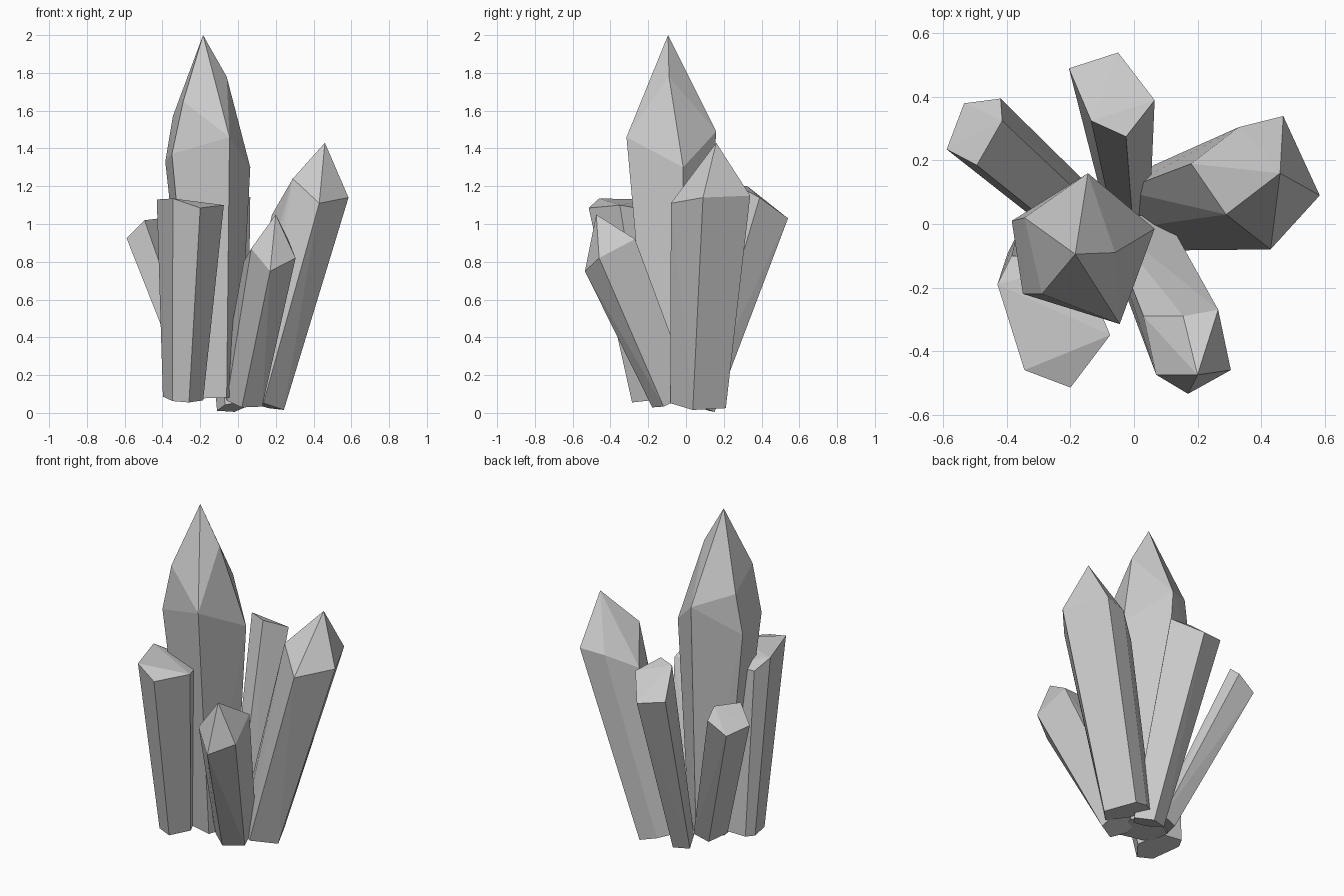
import bpy
import bmesh
from mathutils import Vector

# Remove the default cube
cube = bpy.data.objects.get("Cube")
if cube:
    bpy.data.objects.remove(cube, do_unlink=True)

# Single stone colour
stone = bpy.data.materials.new("grey crystal")
stone.use_nodes = True
stone.diffuse_color = (0.6, 0.6, 0.6, 1)
stone.node_tree.nodes["Principled BSDF"].inputs["Base Color"].default_value = stone.diffuse_color


def crystal(name, foot, taper, shoulder, tip=()):
    """Faceted shard: the shoulder ring is shrunk by taper onto a foot plane
    square to the shard's axis, and the tip points close the upper end."""
    ring = [Vector(point) for point in shoulder]
    foot = Vector(foot)
    centre = sum(ring, Vector()) / len(ring)
    axis = centre - foot
    points = ring + [Vector(point) for point in tip]
    for corner in ring:
        offset = (corner - centre) * taper
        offset.z = -(axis.x * offset.x + axis.y * offset.y) / axis.z
        points.append(foot + offset)

    # Flat facets are the hull of the foot, shoulder and tip
    bm = bmesh.new()
    for point in points:
        bm.verts.new(point)
    hull = bmesh.ops.convex_hull(bm, input=list(bm.verts))
    unused = [item for item in hull["geom_interior"] + hull["geom_unused"]
              if isinstance(item, bmesh.types.BMVert)]
    bmesh.ops.delete(bm, geom=list(set(unused)), context="VERTS")
    bmesh.ops.dissolve_limit(bm, angle_limit=0.02, verts=list(bm.verts), edges=list(bm.edges))
    bmesh.ops.recalc_face_normals(bm, faces=list(bm.faces))
    mesh = bpy.data.meshes.new(name)
    bm.to_mesh(mesh)
    bm.free()
    mesh.materials.append(stone)
    shard = bpy.data.objects.new(name, mesh)
    bpy.context.scene.collection.objects.link(shard)
    return shard


# Tall central shard with a long pointed tip
crystal("main_crystal", foot=(-.13, -.06, .08), taper=.55,
        shoulder=[(-.145, .16, 1.49), (.065, -.015, 1.3), (-.045, -.315, 1.46),
                  (-.35, -.22, 1.37), (-.385, .01, 1.33)],
        tip=[(-.185, -.095, 2), (-.06, -.09, 1.78), (-.29, -.22, 1.65), (-.345, .02, 1.57)])

# Leaning pointed shard on the left
crystal("left_crystal", foot=(.1, .075, .05), taper=.7,
        shoulder=[(.585, .09, 1.14), (.43, -.08, 1.11), (.29, .03, 1.24),
                  (.18, .19, 1.05), (.33, .305, 1.13), (.47, .34, 1.15)],
        tip=[(.46, .16, 1.43)])

# Short pointed shard leaning to the front
crystal("front_crystal", foot=(.017, -.06, .08), taper=.8,
        shoulder=[(.305, -.46, .82), (.17, -.535, .75), (.07, -.475, .87),
                  (.03, -.29, .8), (.155, -.29, .93), (.265, -.27, .92)],
        tip=[(.2, -.475, 1.05)])

# Blunt upright shard at the front right
crystal("front_right_crystal", foot=(-.3, -.15, .075), taper=.6,
        shoulder=[(-.43, -.19, 1.13), (-.345, -.46, 1.135), (-.2, -.515, 1.085),
                  (-.075, -.35, 1.1), (-.17, -.12, 1.06), (-.385, -.1, 1.07)])

# Blunt shard leaning to the back
crystal("back_crystal", foot=(-.03, .07, .03), taper=.6,
        shoulder=[(-.205, .49, 1.06), (-.05, .54, 1.03), (.065, .39, 1.14),
                  (-.025, .275, 1.2), (-.135, .325, 1.2)])

# Thin blunt shard leaning to the back right
crystal("back_right_crystal", foot=(-.18, .03, .1), taper=.8,
        shoulder=[(-.59, .235, .925), (-.495, .185, 1.02), (-.415, .325, 1.03),
                  (-.42, .395, .97), (-.535, .38, .9)])
